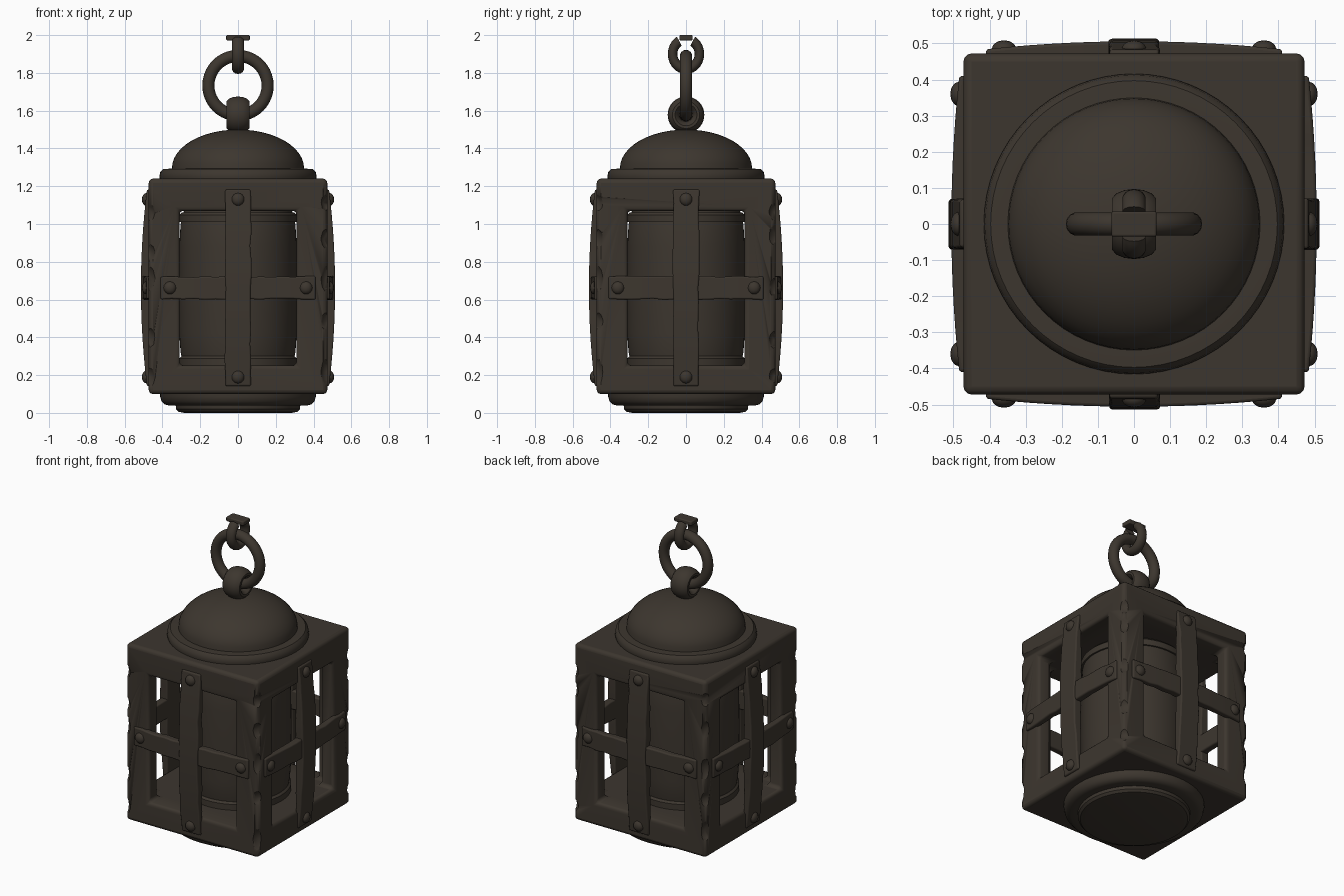
import bpy, bmesh, math, random
from mathutils import Matrix, Vector

cube = bpy.data.objects.get("Cube")
if cube:
    bpy.data.objects.remove(cube)
random.seed(4)

iron = bpy.data.materials.new("dark iron")
iron.use_nodes = True
COLOUR = (0.046, 0.037, 0.028, 1)
iron.diffuse_color = COLOUR
bsdf = iron.node_tree.nodes["Principled BSDF"]
bsdf.inputs["Base Color"].default_value = COLOUR
bsdf.inputs["Roughness"].default_value = 0.8


def finish(name, bm, bevel=0):
    bmesh.ops.recalc_face_normals(bm, faces=bm.faces)
    mesh = bpy.data.meshes.new(name)
    bm.to_mesh(mesh)
    bm.free()
    mesh.materials.append(iron)
    ob = bpy.data.objects.new(name, mesh)
    bpy.context.collection.objects.link(ob)
    bpy.ops.object.select_all(action='DESELECT')
    ob.select_set(True)
    bpy.context.view_layer.objects.active = ob
    bpy.ops.object.shade_smooth_by_angle(angle=math.radians(35))
    if bevel:
        add_bevel(ob, bevel)
    return ob


def add_bevel(ob, width):
    mod = ob.modifiers.new("worn edges", 'BEVEL')
    mod.width, mod.segments, mod.limit_method = width, 3, 'ANGLE'


def add_box(bm, size, centre):
    m = Matrix.Translation(centre) @ Matrix.Diagonal((*size, 1))
    bmesh.ops.create_cube(bm, size=1, matrix=m)


def lathe(name, profile, steps=64):
    bm = bmesh.new()
    verts = [bm.verts.new((r, 0, z)) for r, z in profile]
    edges = [bm.edges.new(pair) for pair in zip(verts, verts[1:])]
    bmesh.ops.spin(bm, geom=verts + edges, cent=(0, 0, 0), axis=(0, 0, 1),
                   angle=math.tau, steps=steps)
    bmesh.ops.remove_doubles(bm, verts=bm.verts, dist=0.0005)
    return finish(name, bm)


def skin(bm, rows, closed=False):
    """Join a run of cross-sections into a tube, capped unless closed."""
    for p, q in zip(rows, rows[1:] + rows[:1] if closed else rows[1:]):
        for j in range(len(p)):
            k = (j + 1) % len(p)
            bm.faces.new((p[j], p[k], q[k], q[j]))
    if not closed:
        bm.faces.new(rows[0])
        bm.faces.new(rows[-1])


def ring(name, z, radius, tube, width, plane, start=0, sweep=math.tau, stretch=1):
    """Link standing upright in the 'x' or 'y' direction."""
    bm = bmesh.new()
    n, m = 40, 14
    closed = sweep >= math.tau
    rows = []
    for i in range(n if closed else n + 1):
        a = start + sweep * i / n
        row = []
        for j in range(m):
            b = math.tau * j / m
            r = radius + tube * math.cos(b)
            u, w, h = r * math.cos(a), width * math.sin(b), z + stretch * r * math.sin(a)
            row.append(bm.verts.new((u, w, h) if plane == 'x' else (w, u, h)))
        rows.append(row)
    skin(bm, rows, closed)
    return finish(name, bm)


def cut(target, name, bm):
    cutter = finish(name, bm)
    cutter.hide_render = True
    cutter.hide_set(True)
    mod = target.modifiers.new(name, 'BOOLEAN')
    mod.operation, mod.solver, mod.object = 'DIFFERENCE', 'EXACT', cutter


# Cage frame: a hollow block opened on all four sides, with worn corners
bm = bmesh.new()
add_box(bm, (0.945, 0.945, 1.14), (0, 0, 0.67))
frame = finish("cage_frame", bm)
for name, size in (("opening_cutter_x", (1.4, 0.62, 0.82)),
                   ("opening_cutter_y", (0.62, 1.4, 0.82)),
                   ("hollow_cutter", (0.75, 0.75, 0.82))):
    bm = bmesh.new()
    add_box(bm, size, (0, 0, 0.66))
    cut(frame, name, bm)
add_bevel(frame, 0.022)

bm = bmesh.new()
for sx in (-1, 1):
    for sy in (-1, 1):
        for i in range(5):
            z = 0.22 + 0.22 * i + random.uniform(-0.06, 0.06)
            m = Matrix.Translation((sx * 0.49, sy * 0.49, z)) \
                @ Matrix.Rotation(random.uniform(0, math.tau), 4, 'Z') \
                @ Matrix.Diagonal((0.055, 0.055, random.uniform(0.05, 0.1), 1))
            bmesh.ops.create_icosphere(bm, subdivisions=2, radius=1, matrix=m)
cut(frame, "chip_cutter", bm)


# Bowed straps with rivets on each of the four sides
def strap(name, half, width, end, middle, upright, turn):
    bm = bmesh.new()
    rows, n = [], 14
    for i in range(n + 1):
        t = 2 * i / n - 1
        out = end + (middle - end) * (1 - t * t)
        wide = width + random.uniform(-0.003, 0.003)
        shift = random.uniform(-0.002, 0.002)
        row = []
        for side, depth in ((-1, out), (1, out), (1, 0.458), (-1, 0.458)):
            across, along = side * wide + shift, t * half
            x, z = (across, along) if upright else (along, across)
            row.append(bm.verts.new(turn @ Vector((x, -depth, z + 0.662))))
        rows.append(row)
    skin(bm, rows)
    finish(name, bm, 0.008)


for i, side in enumerate(("front", "left", "back", "right")):
    turn = Matrix.Rotation(i * math.pi / 2, 4, 'Z')
    strap(side + "_upright_strap", 0.52, 0.068, 0.482, 0.514, True, turn)
    strap(side + "_cross_strap", 0.41, 0.06, 0.484, 0.506, False, turn)
    bm = bmesh.new()
    for x, z in ((0, 1.13), (0, 0.19), (0.36, 0.662), (-0.36, 0.662)):
        m = turn @ Matrix.Translation((x, -0.485, z)) @ Matrix.Diagonal((0.034, 0.024, 0.034, 1))
        bmesh.ops.create_uvsphere(bm, u_segments=12, v_segments=8, radius=1, matrix=m)
    finish(side + "_rivets", bm)

# Lamp barrel and the collars holding it
lathe("lamp_barrel", [(0, 0.24), (0.285, 0.24), (0.304, 0.32), (0.311, 0.42), (0.314, 0.66),
                      (0.311, 0.88), (0.304, 1.0), (0.285, 1.075), (0, 1.075)])
for name, low, high in (("lower_collar", 0.24, 0.3), ("upper_collar", 1.01, 1.06)):
    lathe(name, [(0.26, low), (0.312, low), (0.312, high - 0.012), (0.3, high), (0.26, high), (0.26, low)])

# Stepped foot, roof rim and dome
lathe("foot", [(0, 0), (0.285, 0), (0.315, 0.006), (0.328, 0.02), (0.33, 0.04), (0.37, 0.04),
               (0.39, 0.046), (0.405, 0.062), (0.412, 0.085), (0.412, 0.11), (0, 0.11)])
lathe("roof_rim", [(0, 1.23), (0.412, 1.23), (0.416, 1.25), (0.412, 1.275), (0.397, 1.291),
                   (0.36, 1.293), (0, 1.29)])
dome = [(0.35, 1.285)]
for i in range(1, 13):
    a = math.pi / 2 * i / 12
    dome.append((0.35 * math.cos(a) if i < 12 else 0, 1.295 + 0.205 * math.sin(a)))
lathe("dome", dome)

# Hanging chain: eye, large ring and a broken upper link
ring("dome_eye", 1.578, 0.065, 0.032, 0.062, 'y')
ring("large_ring", 1.733, 0.157, 0.032, 0.033, 'x')
ring("broken_link", 1.9, 0.071, 0.025, 0.032, 'y', math.radians(120), math.radians(300), 1.1)
bm = bmesh.new()
add_box(bm, (0.125, 0.07, 0.028), (0, 0, 1.986))
finish("broken_link_stub", bm, 0.006)
